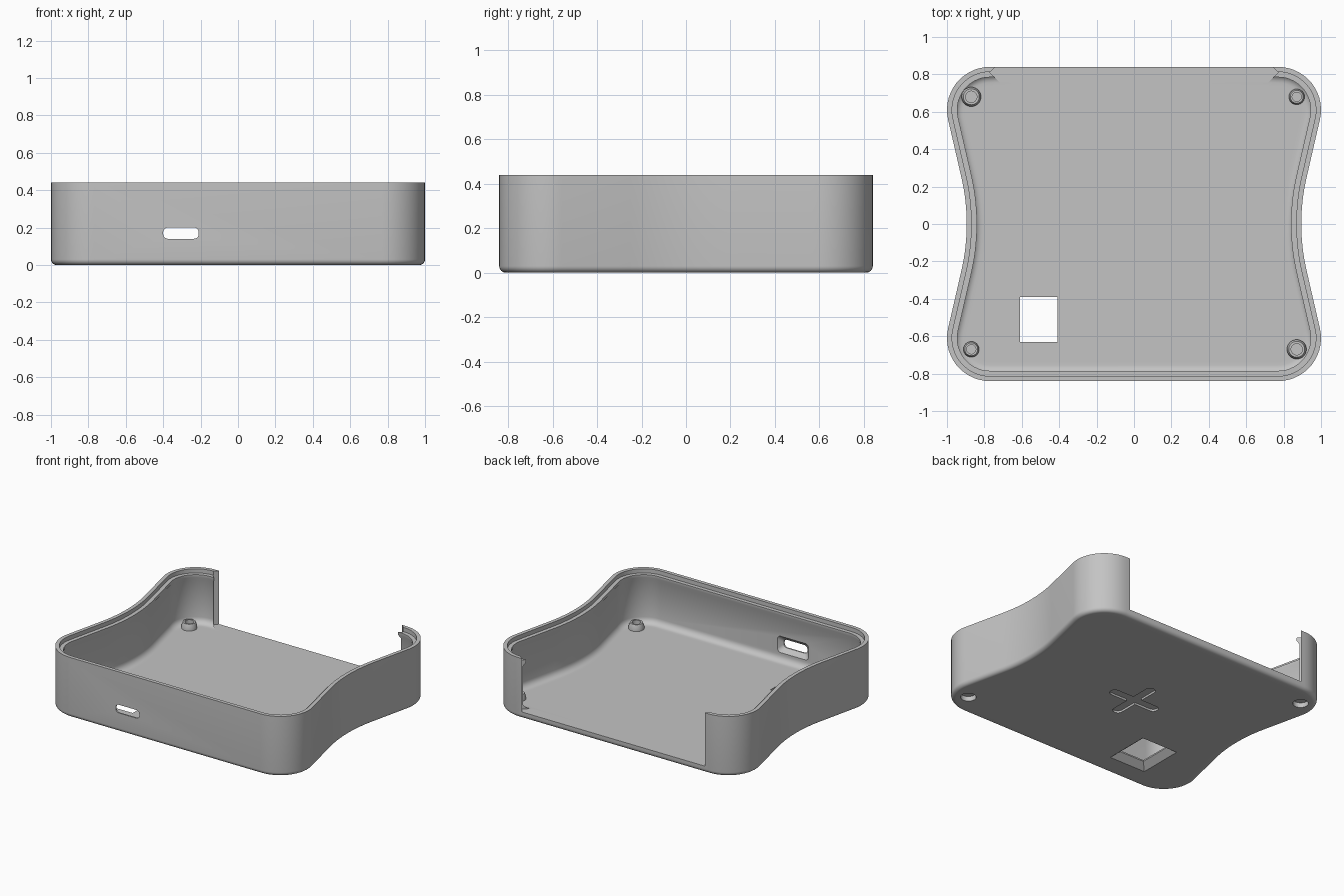
import bpy, bmesh
from math import sin, cos, radians, pi

cube = bpy.data.objects.get("Cube")
if cube:
    bpy.data.objects.remove(cube, do_unlink=True)

grey = bpy.data.materials.new("plain grey")
grey.use_nodes = True
grey.diffuse_color = (0.55, 0.55, 0.55, 1)
grey.node_tree.nodes["Principled BSDF"].inputs["Base Color"].default_value = grey.diffuse_color

FLOOR, TOP = 0.05, 0.44


def loft(name, rings):
    """Skin a stack of equal rings and cap both ends."""
    bm = bmesh.new()
    loops = [[bm.verts.new(p) for p in ring] for ring in rings]
    n = len(loops[0])
    for a, b in zip(loops, loops[1:]):
        for i in range(n):
            j = (i + 1) % n
            bm.faces.new((a[i], a[j], b[j], b[i]))
    bm.faces.new(loops[0][::-1])
    bm.faces.new(loops[-1])
    bmesh.ops.recalc_face_normals(bm, faces=bm.faces)
    mesh = bpy.data.meshes.new(name)
    bm.to_mesh(mesh)
    bm.free()
    mesh.materials.append(grey)
    obj = bpy.data.objects.new(name, mesh)
    bpy.context.collection.objects.link(obj)
    return obj


def activate(obj):
    bpy.ops.object.select_all(action='DESELECT')
    obj.select_set(True)
    bpy.context.view_layer.objects.active = obj


def cut(obj, cutter):
    cutter.hide_render = True
    mod = obj.modifiers.new("cut", 'BOOLEAN')
    mod.operation = 'DIFFERENCE'
    mod.solver = 'EXACT'
    mod.object = cutter
    activate(obj)
    bpy.ops.object.modifier_apply(modifier=mod.name)
    bpy.data.objects.remove(cutter, do_unlink=True)


def smooth(obj):
    activate(obj)
    bpy.ops.object.shade_smooth_by_angle(angle=radians(30))


def rounded_rect(cx, cy, w, h, r=0, steps=0):
    pts = []
    for k, (sx, sy) in enumerate([(1, 1), (-1, 1), (-1, -1), (1, -1)]):
        for i in range(steps + 1):
            a = (k + i / max(steps, 1)) * pi / 2
            pts.append((cx + sx * (w / 2 - r) + r * cos(a),
                        cy + sy * (h / 2 - r) + r * sin(a)))
    return pts


def circle(cx, cy, r, z, n=32):
    return [(cx + r * cos(2 * pi * i / n), cy + r * sin(2 * pi * i / n), z) for i in range(n)]


def at_z(pts, z):
    return [(x, y, z) for x, y in pts]


# Waisted outline: each entry is a point and its outward normal
def outline():
    lean, r, bend = radians(13), 0.23, 1.11
    quarter = []
    for i in range(15):                                   # round corner
        a = -pi / 2 + (pi / 2 + lean) * i / 14
        quarter.append((0.77 + r * cos(a), -0.61 + r * sin(a), cos(a), sin(a)))
    for i in range(9):                                    # hollow side
        a = lean * (1 - i / 8)
        quarter.append((0.8945 + bend * (1 - cos(a)), -bend * sin(a), cos(a), sin(a)))
    half = quarter + [(x, -y, nx, -ny) for x, y, nx, ny in quarter[-2::-1]]
    return half + [tuple(-c for c in p) for p in half]


# Wall section as (inset, height): rounded foot, stepped rim, snap lip, floor fillet
foot, fillet = 0.03, 0.045
section = [(0.06, 0)]
for i in range(7):
    a = pi / 2 * i / 6
    section.append((foot * (1 - sin(a)), foot * (1 - cos(a))))
section += [(0, TOP), (0.027, TOP), (0.027, 0.41), (0.055, 0.41), (0.055, 0.39), (0.04, 0.36)]
for i in range(7):
    a = pi / 2 * i / 6
    section.append((0.04 + fillet * (1 - cos(a)), FLOOR + fillet * (1 - sin(a))))
section.append((0.105, FLOOR))

shape = outline()
case = loft("case_shell", [[(x - nx * d, y - ny * d, z) for x, y, nx, ny in shape]
                           for d, z in section])

# Open back with grooved wall ends
edge = [(0.72, 0.7), (0.72, 0.76), (0.77, 0.81), (0.74, 0.84), (0.74, 0.9)]
gap = edge + [(-x, y) for x, y in edge[::-1]]
cut(case, loft("back_opening", [at_z(gap, FLOOR), at_z(gap, 0.6)]))

# Port slot in the front wall, flared on the inside
cut(case, loft("port_slot", [
    [(x, y, z) for x, z in rounded_rect(-0.305, 0.17, 0.19 + grow, 0.06 + grow, 0.025, 6)]
    for y, grow in [(-0.9, 0), (-0.83, 0), (-0.8, 0.06), (-0.7, 0.06)]]))

# Rectangular floor window, flared underneath
cut(case, loft("floor_window", [
    at_z(rounded_rect(-0.51, -0.51, 0.2 + grow, 0.24 + grow), z)
    for z, grow in [(-0.02, 0.14), (0.04, 0.0), (0.1, 0.0)]]))

# Shallow cross recess under the floor
for w, h in [(0.4, 0.07), (0.07, 0.4)]:
    arm = rounded_rect(0, 0, w, h, 0.034, 6)
    cut(case, loft("cross_recess", [at_z(arm, -0.05), at_z(arm, 0.015)]))

# Corner bosses; the larger pair has screw recesses below
bosses = [("back_right_boss", -0.87, 0.68, 0.052), ("back_left_boss", 0.87, 0.68, 0.042),
          ("front_right_boss", -0.87, -0.67, 0.042), ("front_left_boss", 0.87, -0.67, 0.052)]
for name, x, y, r in bosses:
    if r > 0.05:
        cut(case, loft("screw_recess", [circle(x, y, r, -0.05), circle(x, y, r, 0.035)]))
    boss = loft(name, [circle(x, y, s * r, z) for s, z in
                       [(1, 0.045), (1, 0.07), (0.82, 0.095), (0.58, 0.095), (0.58, 0.06)]])
    smooth(boss)

smooth(case)
